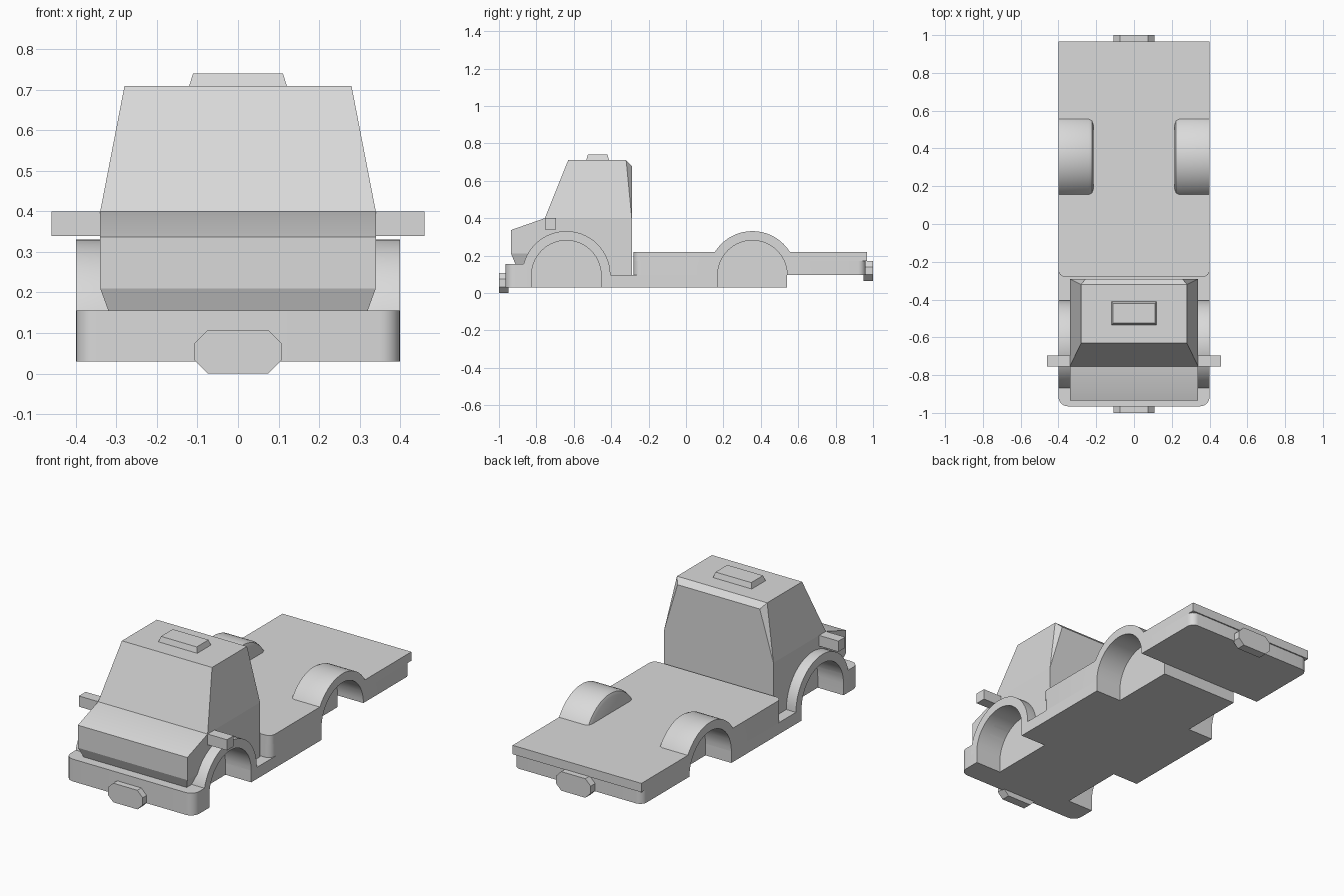
import bpy, bmesh, math

if "Cube" in bpy.data.objects:
    bpy.data.objects.remove(bpy.data.objects["Cube"])

GREY = bpy.data.materials.new("light grey")
GREY.diffuse_color = (0.7, 0.7, 0.7, 1)
GREY.use_nodes = True
GREY.node_tree.nodes["Principled BSDF"].inputs["Base Color"].default_value = GREY.diffuse_color


def add_prism(bm, pts, lo, hi, axis, width=None):
    """Extrude a 2D outline along an axis; width(z) can replace x by height."""
    rings = []
    for t in (lo, hi):
        ring = []
        for a, b in pts:
            co = {'x': (t, a, b), 'y': (a, t, b), 'z': (a, b, t)}[axis]
            if width:
                co = (math.copysign(width(co[2]), t), co[1], co[2])
            ring.append(bm.verts.new(co))
        rings.append(ring)
        bm.faces.new(ring)
    n = len(pts)
    for i in range(n):
        j = (i + 1) % n
        bm.faces.new((rings[0][i], rings[0][j], rings[1][j], rings[1][i]))
    bmesh.ops.recalc_face_normals(bm, faces=bm.faces[:])


def finish(bm, name):
    bmesh.ops.recalc_face_normals(bm, faces=bm.faces[:])
    me = bpy.data.meshes.new(name)
    bm.to_mesh(me)
    bm.free()
    me.materials.append(GREY)
    ob = bpy.data.objects.new(name, me)
    bpy.context.collection.objects.link(ob)
    return ob


def prism(name, pts, lo, hi, axis, width=None):
    bm = bmesh.new()
    add_prism(bm, pts, lo, hi, axis, width)
    return finish(bm, name)


def rect(a0, a1, b0, b1):
    return [(a0, b0), (a1, b0), (a1, b1), (a0, b1)]


def rounded(a0, a1, b0, b1, r, low, high, seg=6):
    """Rectangle in plan with rounded corners at its front and/or rear end."""
    pts = []
    for ca, cb, start, on in ((a0, b0, 180, low), (a1, b0, 270, low),
                              (a1, b1, 0, high), (a0, b1, 90, high)):
        if not on:
            pts.append((ca, cb))
            continue
        ox = ca + (r if ca == a0 else -r)
        oy = cb + (r if cb == b0 else -r)
        for k in range(seg + 1):
            t = math.radians(start + 90 * k / seg)
            pts.append((ox + r * math.cos(t), oy + r * math.sin(t)))
    return pts


def arch(cy, cz, r, seg=28):
    return [(cy + r * math.cos(math.pi * k / seg), cz + r * math.sin(math.pi * k / seg))
            for k in range(seg + 1)]


WHEELS = {"front": -0.64, "rear": 0.355}
AXLE_Z = 0.095
cut_parts = []

# chassis: front bumper, floor, load bed
cut_parts.append(prism("front_bumper", rounded(-0.4, 0.4, -0.965, -0.6, 0.05, True, False), 0.03, 0.155, 'z'))
cut_parts.append(prism("floor", rect(-0.4, 0.4, -0.7, 0.54), 0.03, AXLE_Z, 'z'))
cut_parts.append(prism("bed_base", rounded(-0.4, 0.4, -0.28, 0.96, 0.04, True, True), AXLE_Z, 0.17, 'z'))
cut_parts.append(prism("bed_top", rounded(-0.4, 0.4, -0.28, 0.967, 0.035, True, False), 0.17, 0.22, 'z'))

# fenders with a softened inner edge
for end, cy in WHEELS.items():
    for side, s in (("left", -1), ("right", 1)):
        bm = bmesh.new()
        add_prism(bm, arch(cy, AXLE_Z, 0.236), s * 0.215, s * 0.4, 'x')
        rim = [e for e in bm.edges
               if all(abs(abs(v.co.x) - 0.215) < 1e-4 for v in e.verts)
               and max(v.co.z for v in e.verts) > AXLE_Z + 1e-3]
        bmesh.ops.bevel(bm, geom=rim, offset=0.025, segments=2, affect='EDGES', profile=0.5)
        cut_parts.append(finish(bm, f"{end}_{side}_fender"))

# hood and grille
cut_parts.append(prism("hood", [(-0.935, 0.21), (-0.935, 0.337), (-0.755, 0.40), (-0.6, 0.40), (-0.6, 0.21)],
                       -0.34, 0.34, 'x'))
cut_parts.append(prism("grille_bottom", [(-0.91, 0.15), (-0.935, 0.21), (-0.6, 0.21), (-0.6, 0.15)],
                       -1, 1, 'x', lambda z: 0.318 if z < 0.2 else 0.34))

# cab lower half
cut_parts.append(prism("cab_body", [(-0.755, 0.15), (-0.755, 0.40), (-0.29, 0.40),
                                    (-0.29, 0.08), (-0.62, 0.08), (-0.62, 0.15)], -0.34, 0.34, 'x'))

# cab upper half, tapered, rear edges chamfered and fading out at the belt line
bm = bmesh.new()
add_prism(bm, [(-0.755, 0.40), (-0.63, 0.71), (-0.29, 0.71), (-0.29, 0.40)], -1, 1, 'x',
          lambda z: 0.28 if z > 0.5 else 0.34)
rear = [e for e in bm.edges if all(v.co.y > -0.3 for v in e.verts) and max(v.co.z for v in e.verts) > 0.5]
bmesh.ops.bevel(bm, geom=rear, offset=0.03, segments=1, affect='EDGES')
for v in bm.verts:
    if v.co.z < 0.41 and v.co.y > -0.4:
        v.co = (math.copysign(0.34, v.co.x), -0.29, 0.40)
bmesh.ops.remove_doubles(bm, verts=bm.verts[:], dist=1e-4)
finish(bm, "cab_top")

# roof light
bm = bmesh.new()
add_prism(bm, rect(-0.122, 0.122, -0.535, -0.41), 0.705, 0.74, 'z')
for v in bm.verts:
    if v.co.z > 0.73:
        v.co.x *= 0.91
        v.co.y += 0.01 if v.co.y < -0.47 else -0.01
finish(bm, "roof_light")

# side mirrors
for side, s in (("left", -1), ("right", 1)):
    prism(f"{side}_mirror", rect(-0.755, -0.695, 0.34, 0.40), s * 0.3, s * 0.46, 'x')

# couplers at both ends
for name, z0, y0, y1 in (("front_coupler", 0.0, -1.0, -0.95), ("rear_coupler", 0.065, 0.95, 1.0)):
    w, h, c = 0.108, 0.107, 0.033
    prism(name, [(-w + c, z0), (w - c, z0), (w, z0 + c), (w, z0 + h - c), (w - c, z0 + h),
                 (-w + c, z0 + h), (-w, z0 + h - c), (-w, z0 + c)], y0, y1, 'y')

# wheel wells cut out of the body parts
bm = bmesh.new()
for cy in WHEELS.values():
    for s in (-1, 1):
        well = arch(cy, AXLE_Z, 0.186) + [(cy - 0.186, -0.05), (cy + 0.186, -0.05)]
        add_prism(bm, well, s * 0.24, s * 0.5, 'x')
cutter = finish(bm, "wheel_well_cutter")
cutter.hide_render = True
for ob in cut_parts:
    mod = ob.modifiers.new("wheel_wells", 'BOOLEAN')
    mod.object = cutter
    mod.operation = 'DIFFERENCE'
    mod.solver = 'EXACT'
deps = bpy.context.evaluated_depsgraph_get()
baked = [(ob, bpy.data.meshes.new_from_object(ob.evaluated_get(deps))) for ob in cut_parts]
for ob, me in baked:
    ob.modifiers.clear()
    ob.data = me
bpy.data.objects.remove(cutter)

# smooth the rounded surfaces, keep hard edges
bpy.ops.object.select_all(action='DESELECT')
for ob in cut_parts:
    ob.select_set(True)
bpy.context.view_layer.objects.active = cut_parts[0]
bpy.ops.object.shade_smooth_by_angle(angle=math.radians(25))
